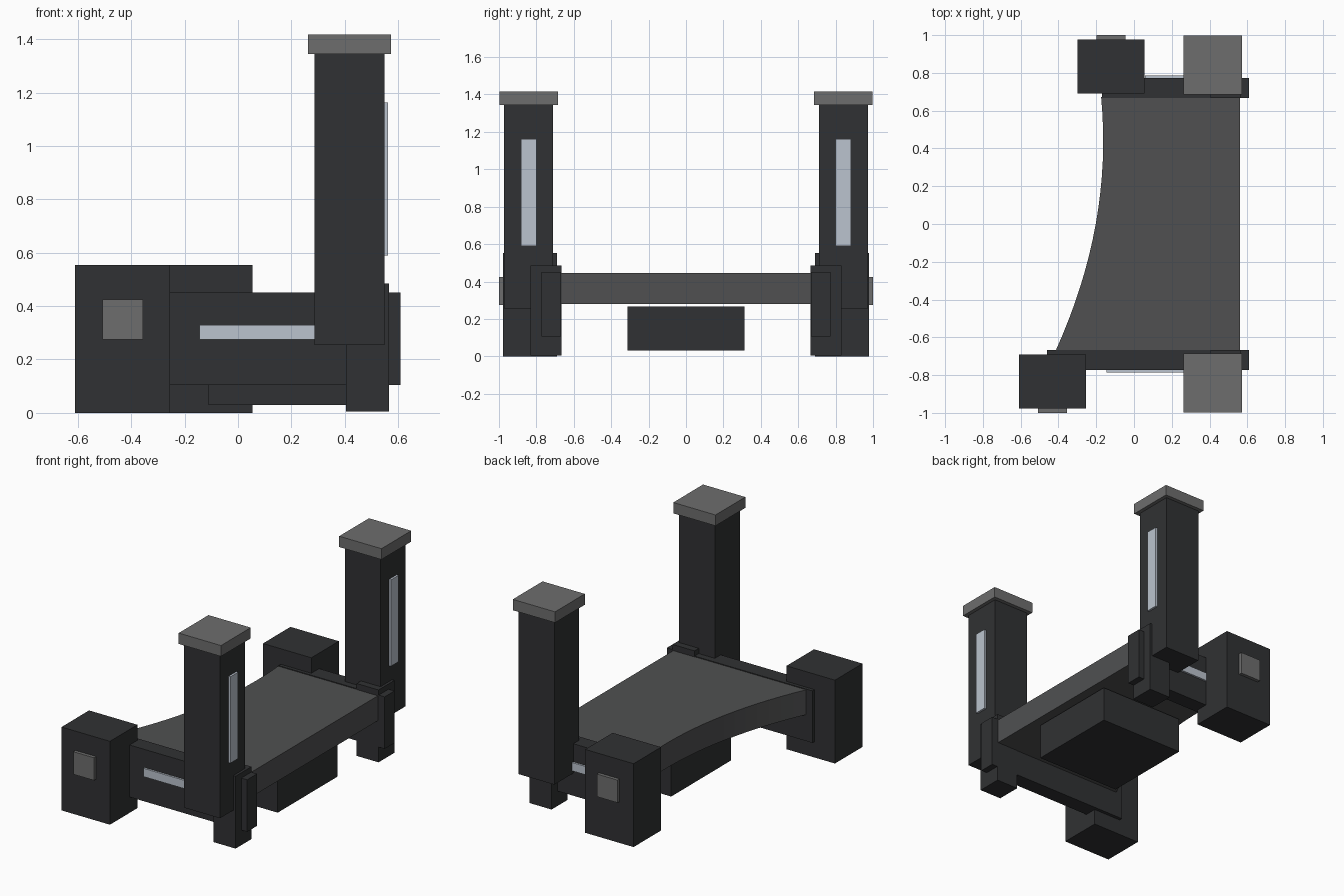
import bpy, bmesh

if "Cube" in bpy.data.objects:
    bpy.data.objects.remove(bpy.data.objects["Cube"])


def material(name, r, g, b):
    m = bpy.data.materials.new(name)
    m.diffuse_color = (r, g, b, 1)
    m.use_nodes = True
    m.node_tree.nodes["Principled BSDF"].inputs["Base Color"].default_value = m.diffuse_color
    return m


DARK = material("dark_charcoal", 0.03, 0.031, 0.033)
SLATE = material("slate", 0.08, 0.081, 0.083)
GREY = material("mid_grey", 0.155, 0.155, 0.155)
PALE = material("pale_light", 0.5, 0.55, 0.62)


def finish(name, bm, mat):
    bmesh.ops.recalc_face_normals(bm, faces=bm.faces)
    me = bpy.data.meshes.new(name)
    bm.to_mesh(me)
    bm.free()
    me.materials.append(mat)
    ob = bpy.data.objects.new(name, me)
    bpy.context.collection.objects.link(ob)
    return ob


def box(name, xs, ys, zs, mat):
    """Axis-aligned box from its (min, max) range on each axis."""
    bm = bmesh.new()
    bmesh.ops.create_cube(bm, size=1)
    for v in bm.verts:
        v.co = [(sum(r) / 2) + c * abs(r[1] - r[0]) for c, r in zip(v.co, (xs, ys, zs))]
    return finish(name, bm, mat)


# Two sides: the front one reaches further left than the back one
for side, s, foot_x, rail_x in (("front", -1, -0.61, -0.46), ("back", 1, -0.30, -0.17)):
    def part(name, xs, ys, zs, mat):
        return box(f"{side}_{name}", xs, (s * ys[0], s * ys[1]), zs, mat)

    # Foot block with its outer plate
    part("foot_block", (foot_x, foot_x + 0.355), (0.69, 0.978), (0, 0.553), DARK)
    part("foot_plate", (foot_x + 0.102, foot_x + 0.254), (0.97, 1.0), (0.275, 0.425), GREY)

    # Side rail and the light strip centred on it
    rail_end = 0.608
    part("side_rail", (rail_x, rail_end), (0.668, 0.772), (0.105, 0.45), DARK)
    mid, half = (rail_x + rail_end) / 2, (rail_end - rail_x) * 0.205
    part("rail_light", (mid - half, mid + half), (0.765, 0.785), (0.275, 0.33), PALE)

    # Leg, tower, cap and tower light
    part("leg", (0.404, 0.565), (0.666, 0.832), (0.005, 0.485), DARK)
    part("tower", (0.286, 0.548), (0.711, 0.972), (0.255, 1.347), DARK)
    part("tower_cap", (0.263, 0.573), (0.685, 0.997), (1.345, 1.417), GREY)
    part("tower_light", (0.54, 0.562), (0.80, 0.882), (0.59, 1.163), PALE)

# Deck slab with a curved left edge
bm = bmesh.new()
N = 16
outline = [(0.56, 0.672), (0.56, -0.672)]
for i in range(N + 1):
    y = -0.672 + 1.344 * i / N
    outline.insert(2 + i, (-0.163 - 0.204 * (y - 0.44) ** 2, y))
# outline runs: back right, front right, then along the curve to the back left
face = bm.faces.new([bm.verts.new((x, y, 0.28)) for x, y in outline])
top = bmesh.ops.extrude_face_region(bm, geom=[face])
# keep the lower face so the slab is closed
bmesh.ops.translate(bm, vec=(0, 0, 0.165),
                    verts=[g for g in top["geom"] if isinstance(g, bmesh.types.BMVert)])
if len([f for f in bm.faces if len(f.verts) > 4]) < 2:
    low = [v for v in bm.verts if v.co.z < 0.3]
    bmesh.ops.contextual_create(bm, geom=low)
deck = finish("deck", bm, SLATE)

# Box hung under the deck
box("under_box", (-0.11, 0.51), (-0.312, 0.312), (0.03, 0.266), DARK)
